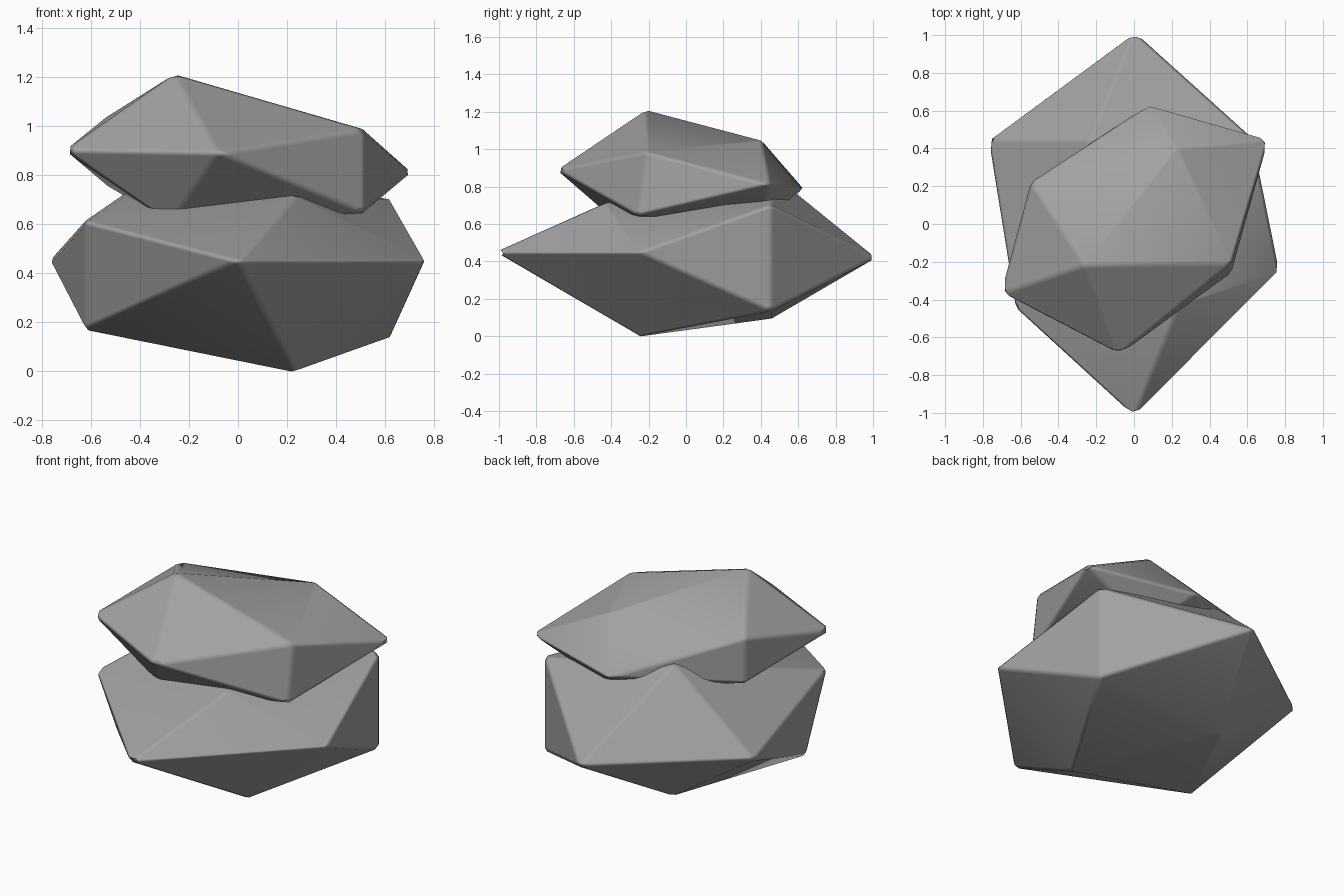
import bpy, bmesh

if "Cube" in bpy.data.objects:
    bpy.data.objects.remove(bpy.data.objects["Cube"])

# Dark stone grey
grey = bpy.data.materials.new("stone_grey")
grey.diffuse_color = (0.36, 0.36, 0.36, 1)
grey.use_nodes = True
grey.node_tree.nodes["Principled BSDF"].inputs["Base Color"].default_value = grey.diffuse_color


def rock(name, front, ring_a, ring_b, back):
    """Twelve-cornered stone: a tip, two staggered rings of five, a tip."""
    bm = bmesh.new()
    f, k = bm.verts.new(front), bm.verts.new(back)
    a = [bm.verts.new(p) for p in ring_a]
    b = [bm.verts.new(p) for p in ring_b]
    for i in range(5):
        j = (i + 1) % 5
        for tri in ((f, a[i], a[j]), (a[i], b[i], a[j]),
                    (a[j], b[i], b[j]), (k, b[j], b[i])):
            bm.faces.new(tri)
    bmesh.ops.recalc_face_normals(bm, faces=bm.faces)
    mesh = bpy.data.meshes.new(name)
    bm.to_mesh(mesh)
    bm.free()
    mesh.materials.append(grey)
    ob = bpy.data.objects.new(name, mesh)
    bpy.context.collection.objects.link(ob)
    # Worn edges
    bev = ob.modifiers.new("worn_edges", "BEVEL")
    bev.width = 0.018
    bev.segments = 1
    bev.limit_method = "ANGLE"
    bev.harden_normals = True
    for p in mesh.polygons:
        p.use_smooth = True
    return ob


# Large lower stone
rock("lower_stone", (0, -1.022, 0.45),
     [(0.768, -0.25, 0.45), (0.235, -0.44, 0.71), (-0.625, -0.45, 0.612),
      (-0.625, -0.25, 0.17), (0.235, -0.25, -0.004)],
     [(0.625, 0.455, 0.70), (-0.235, 0.45, 0.88), (-0.77, 0.45, 0.45),
      (-0.235, 0.46, 0.095), (0.625, 0.455, 0.135)],
     (0, 1.018, 0.42))

# Smaller upper stone, turned slightly and flattened underneath
rock("upper_stone", (-0.08, -0.695, 0.89),
     [(0.515, -0.26, 0.645), (0.515, -0.21, 0.985), (-0.26, -0.22, 1.21),
      (-0.705, -0.37, 0.90), (-0.275, -0.36, 0.60)],
     [(0.712, 0.45, 0.81), (0.24, 0.405, 1.045), (-0.545, 0.22, 1.03),
      (-0.545, 0.22, 0.76), (0.24, 0.40, 0.61)],
     (0.08, 0.63, 0.785))
